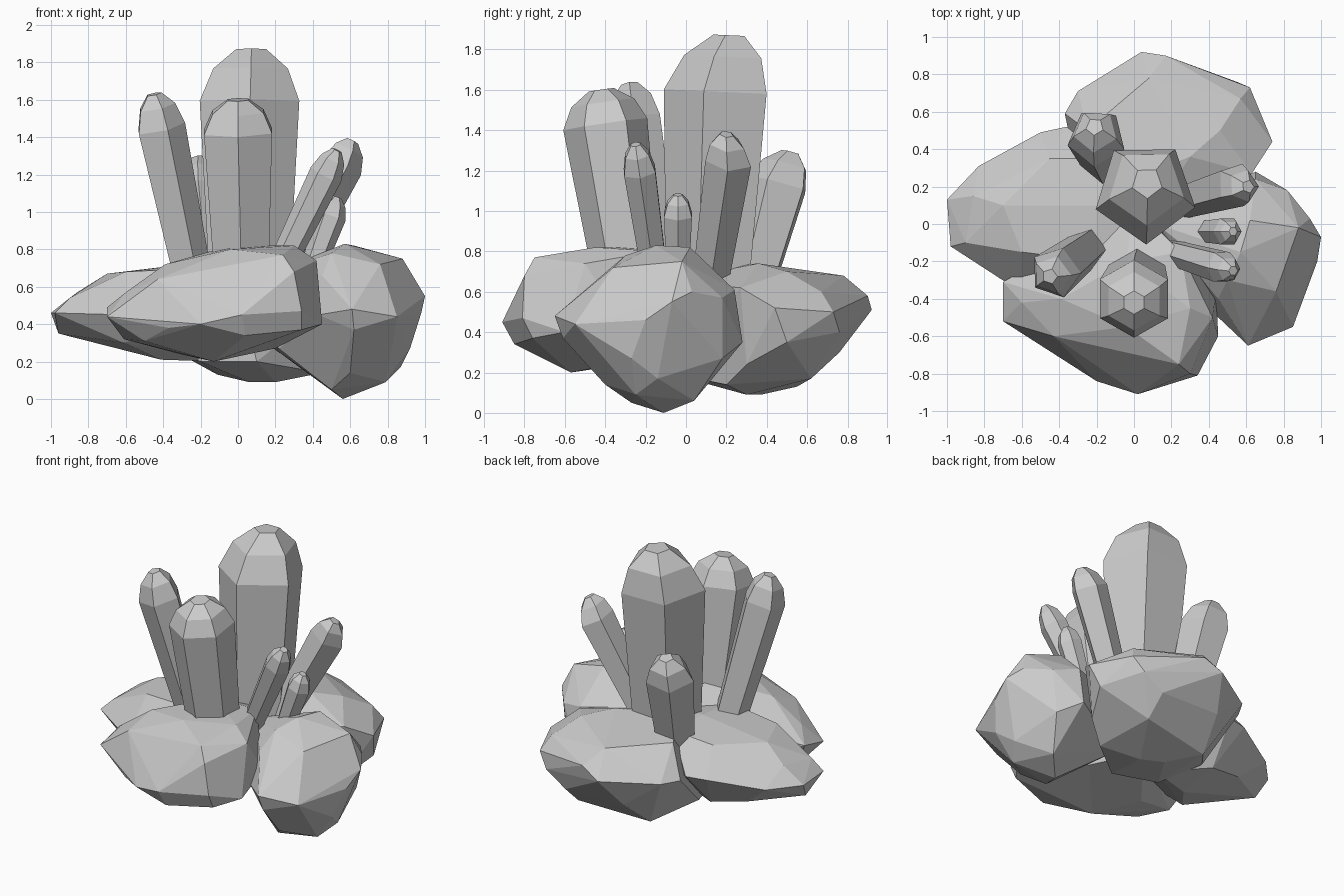
import bpy
import bmesh
import math
from mathutils import Vector

default_cube = bpy.data.objects.get("Cube")
if default_cube:
    bpy.data.objects.remove(default_cube, do_unlink=True)


def make_material(name, colour):
    material = bpy.data.materials.new(name)
    material.use_nodes = True
    material.diffuse_color = colour
    material.node_tree.nodes["Principled BSDF"].inputs["Base Color"].default_value = colour
    return material


stone_grey = make_material("stone grey", (0.6, 0.6, 0.6, 1))


def finish_object(name, bm):
    """Turn a bmesh into a flat shaded object."""
    bmesh.ops.recalc_face_normals(bm, faces=bm.faces)
    mesh = bpy.data.meshes.new(name)
    bm.to_mesh(mesh)
    bm.free()
    mesh.materials.append(stone_grey)
    part = bpy.data.objects.new(name, mesh)
    bpy.context.scene.collection.objects.link(part)
    return part


def make_rock(name, corners):
    """Faceted boulder wrapped around its corner points."""
    bm = bmesh.new()
    for corner in corners:
        bm.verts.new(corner)
    hull = bmesh.ops.convex_hull(bm, input=bm.verts)
    loose = [v for v in hull["geom_interior"] if isinstance(v, bmesh.types.BMVert)]
    bmesh.ops.delete(bm, geom=loose, context="VERTS")
    bmesh.ops.dissolve_limit(bm, angle_limit=math.radians(6),
                             verts=bm.verts, edges=bm.edges)
    return finish_object(name, bm)


def make_crystal(name, base, shoulder, tip, radius, sides, turn, taper=0.78):
    """Tapered prism with a bevelled, flat-topped point."""
    base, shoulder, tip = Vector(base), Vector(shoulder), Vector(tip)
    lean = Vector((0, 0, 1)).rotation_difference(shoulder - base)
    middle = shoulder.lerp(tip, 0.62)
    stations = [(base, radius * taper), (shoulder, radius),
                (middle, radius * 0.75), (tip, radius * 0.3)]
    bm = bmesh.new()
    rings = []
    for centre, size in stations:
        ring = []
        for i in range(sides):
            angle = math.radians(turn) + math.tau * i / sides
            offset = Vector((math.cos(angle), math.sin(angle), 0)) * size
            ring.append(bm.verts.new(centre + lean @ offset))
        rings.append(ring)
    for lower, upper in zip(rings, rings[1:]):
        for i in range(sides):
            j = (i + 1) % sides
            bm.faces.new((lower[i], lower[j], upper[j], upper[i]))
    bm.faces.new(rings[0][::-1])
    bm.faces.new(rings[-1])
    return finish_object(name, bm)


# Boulders around the base, overlapping in the middle
make_rock("front_rock", [
    (-.70, -.31, .49), (-.70, -.52, .44), (-.60, -.42, .57), (-.61, -.38, .32),
    (-.37, -.72, .38), (-.39, -.40, .72), (-.20, -.84, .40), (.02, -.91, .45),
    (.04, -.85, .34), (.34, -.81, .47), (.34, -.76, .37), (.30, -.80, .68),
    (.24, -.75, .77), (-.43, -.60, .64), (-.50, -.56, .31), (-.04, -.55, .80),
    (.30, -.45, .82), (-.04, -.20, .82), (.25, -.15, .80), (.42, -.50, .74),
    (.45, -.60, .40), (.44, -.35, .50), (-.13, -.57, .20), (-.31, -.30, .24),
    (.20, -.20, .27), (0, .10, .70), (0, .10, .30)])

make_rock("right_rock", [
    (.57, -.15, .83), (.62, .02, .82), (.88, -.02, .75), (.50, -.30, .78),
    (.76, -.36, .72), (.45, -.40, .66), (.61, -.65, .48), (.85, -.55, .44),
    (.43, -.48, .45), (.62, -.61, .37), (.94, .03, .60), (.98, -.20, .46),
    (1, -.07, .55), (.92, -.27, .27), (.87, -.14, .17), (.79, .18, .27),
    (.65, .28, .35), (.82, .18, .57), (.65, .24, .61), (.56, -.11, 0),
    (.70, .04, .06), (.79, -.25, .09), (.50, -.27, .05), (.60, -.40, .14),
    (.22, -.15, .27), (.15, 0, .30), (.12, 0, .65)])

make_rock("back_rock", [
    (-.37, .59, .50), (-.30, .71, .50), (.04, .92, .51), (.17, .90, .58),
    (.62, .73, .50), (.55, .76, .40), (.57, .67, .60), (.74, .44, .52),
    (.70, .50, .35), (.63, .27, .62), (.46, .50, .70), (.30, .36, .74),
    (.08, .78, .68), (-.25, .50, .70), (-.10, .20, .73), (.06, .37, .09),
    (.20, .30, .09), (.40, .62, .17), (-.11, .55, .13), (-.31, .30, .24),
    (.45, .20, .14), (-.20, 0, .20), (-.05, .76, .31), (.40, .76, .30),
    (.60, .30, .24), (0, -.10, .65), (.10, -.10, .20)])

make_rock("left_rock", [
    (-1, .13, .46), (-.98, -.12, .46), (-.96, .05, .35), (-.86, .15, .57),
    (-.83, .31, .45), (-.90, -.10, .54), (-.70, .10, .67), (-.60, -.15, .68),
    (-.61, -.36, .45), (-.61, -.25, .30), (-.50, .49, .50), (-.36, .52, .50),
    (-.45, .35, .68), (-.41, .10, .71), (-.20, .10, .73), (-.20, -.20, .70),
    (-.15, .35, .70), (-.41, 0, .21), (-.40, .30, .25), (-.10, .10, .20),
    (-.65, .25, .30), (-.30, -.30, .40), (.15, 0, .70), (.15, 0, .30)])

# Crystals rising out of the middle
make_crystal("tall_crystal", (.06, .12, .5), (.06, .17, 1.59), (.07, .22, 1.87),
             .28, 5, 55)
make_crystal("front_crystal", (.02, -.28, .6), (0, -.4, 1.43), (0, -.42, 1.6),
             .21, 6, 30)
make_crystal("left_crystal", (-.24, -.12, .6), (-.42, -.26, 1.45), (-.45, -.28, 1.63),
             .14, 5, 0)
make_crystal("back_crystal", (-.15, .32, .6), (-.2, .46, 1.13), (-.21, .52, 1.29),
             .16, 5, 50)
make_crystal("large_side_crystal", (.25, .12, .65), (.55, .21, 1.25), (.61, .2, 1.38),
             .12, 5, 0)
make_crystal("middle_side_crystal", (.2, -.15, .65), (.47, -.23, 1.2), (.53, -.25, 1.33),
             .09, 6, 0)
make_crystal("small_side_crystal", (.38, -.04, .65), (.5, -.04, .98), (.53, -.04, 1.08),
             .08, 6, 0)
